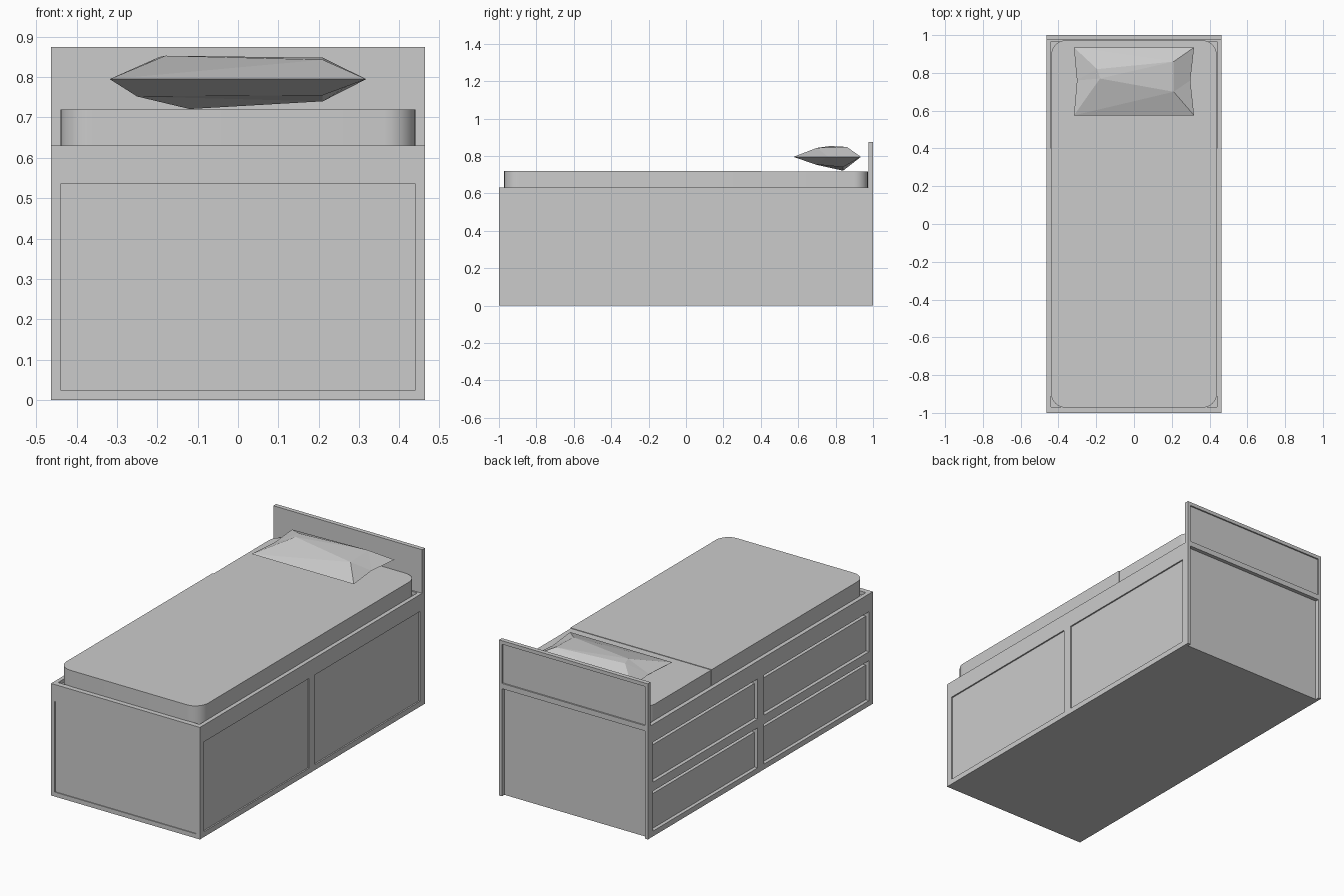
import bpy, bmesh, math

if "Cube" in bpy.data.objects:
    bpy.data.objects.remove(bpy.data.objects["Cube"])

grey = bpy.data.materials.new("plain_grey")
grey.diffuse_color = (0.6, 0.6, 0.6, 1)
grey.use_nodes = True
grey.node_tree.nodes["Principled BSDF"].inputs["Base Color"].default_value = grey.diffuse_color


def make(name, bm):
    bmesh.ops.recalc_face_normals(bm, faces=bm.faces)
    me = bpy.data.meshes.new(name)
    bm.to_mesh(me)
    bm.free()
    me.materials.append(grey)
    ob = bpy.data.objects.new(name, me)
    bpy.context.collection.objects.link(ob)
    return ob


def boxes(name, items):
    """One object made of boxes given as (x0, x1, y0, y1, z0, z1)."""
    bm = bmesh.new()
    for x0, x1, y0, y1, z0, z1 in items:
        vs = bmesh.ops.create_cube(bm, size=1)["verts"]
        for v in vs:
            v.co.x = x1 if v.co.x > 0 else x0
            v.co.y = y1 if v.co.y > 0 else y0
            v.co.z = z1 if v.co.z > 0 else z0
    return make(name, bm)


def carve(ob, items):
    """Cut disjoint boxes out of an object."""
    cutter = boxes("cutter", items)
    mod = ob.modifiers.new("carve", "BOOLEAN")
    mod.operation, mod.solver, mod.object = "DIFFERENCE", "EXACT", cutter
    bpy.context.view_layer.objects.active = ob
    bpy.ops.object.modifier_apply(modifier=mod.name)
    bpy.data.objects.remove(cutter)


def slab(name, outline, z0, z1):
    """Extruded outline with smooth rounded corners."""
    bm = bmesh.new()
    face = bm.faces.new([bm.verts.new((x, y, z0)) for x, y in outline])
    top = bmesh.ops.extrude_face_region(bm, geom=[face])["geom"]
    for v in top:
        if isinstance(v, bmesh.types.BMVert):
            v.co.z = z1
    ob = make(name, bm)
    bpy.ops.object.select_all(action="DESELECT")
    ob.select_set(True)
    bpy.context.view_layer.objects.active = ob
    bpy.ops.object.shade_smooth_by_angle(angle=math.radians(30))
    return ob


def rounded(hx, y0, y1, r0, r1, steps=8):
    """Rectangle outline with radius r0 at the foot end and r1 at the head end."""
    pts = []
    for sx, sy, y, r, start in ((1, 1, y1, r1, 0), (-1, 1, y1, r1, 90),
                                (-1, -1, y0, r0, 180), (1, -1, y0, r0, 270)):
        if r == 0:
            pts.append((sx * hx, y))
            continue
        for i in range(steps + 1):
            a = math.radians(start + 90 * i / steps)
            pts.append((sx * (hx - r) + r * math.cos(a), y - sy * r + r * math.sin(a)))
    return pts


W, BACK = 0.463, 0.975

# Storage base with a tray for the mattress and recessed panels
base = boxes("base", [(-W, W, -1, BACK, 0, 0.63)])
cuts = [(-0.44, 0.44, -0.97, 0.965, 0.61, 0.7),
        (-0.44, 0.44, -1.1, -0.995, 0.025, 0.535)]
columns = ((-0.965, -0.03), (0.025, 0.955))
rows = ((0.03, 0.255), (0.305, 0.53))
fronts = []
for y0, y1 in columns:
    cuts.append((W - 0.008, W + 0.1, y0, y1, 0.03, 0.535))
    for z0, z1 in rows:
        cuts.append((-W - 0.1, -W + 0.045, y0, y1, z0, z1))
        fronts.append((-W + 0.02, -W + 0.045, y0, y1, z0, z1 - 0.03))
carve(base, cuts)

# Drawer fronts with a finger gap above each
boxes("drawer_fronts", fronts)

# Headboard with a shallow rear panel above and an open rear below
headboard = boxes("headboard", [(-W, W, BACK, 1, 0, 0.875)])
carve(headboard, [(-W + 0.018, W - 0.018, 0.992, 1.1, 0.635, 0.855),
                  (-W + 0.018, W - 0.018, 0.978, 1.1, -0.1, 0.605)])

# Mattress and the cover over its lower part
slab("mattress", rounded(0.437, -0.968, 0.972, 0.075, 0.075), 0.61, 0.717)
slab("cover", rounded(0.44, -0.972, 0.40, 0.078, 0), 0.612, 0.72)

# Faceted pillow: a rim with four points above and four below
rim = [(-.318, .575, .795), (.318, .575, .795), (.298, .76, .795),
       (.318, .935, .795), (-.318, .935, .795), (-.302, .76, .795)]
upper = [(-.18, .77, .853), (.21, .70, .843), (.21, .86, .848), (-.195, .82, .85)]
lower = [(-.25, .70, .752), (.21, .69, .755), (.21, .84, .74), (-.12, .84, .721)]
bm = bmesh.new()
ring = [bm.verts.new(p) for p in rim]
for cap in (upper, lower):
    a, b, c, d = [bm.verts.new(p) for p in cap]
    r = ring
    for f in ((r[0], r[1], b), (r[0], b, a), (r[1], r[2], b), (r[2], c, b),
              (r[2], r[3], c), (r[3], r[4], c), (r[4], d, c), (r[4], r[5], d),
              (r[5], a, d), (r[5], r[0], a), (a, b, c), (a, c, d)):
        bm.faces.new(f)
make("pillow", bm)
